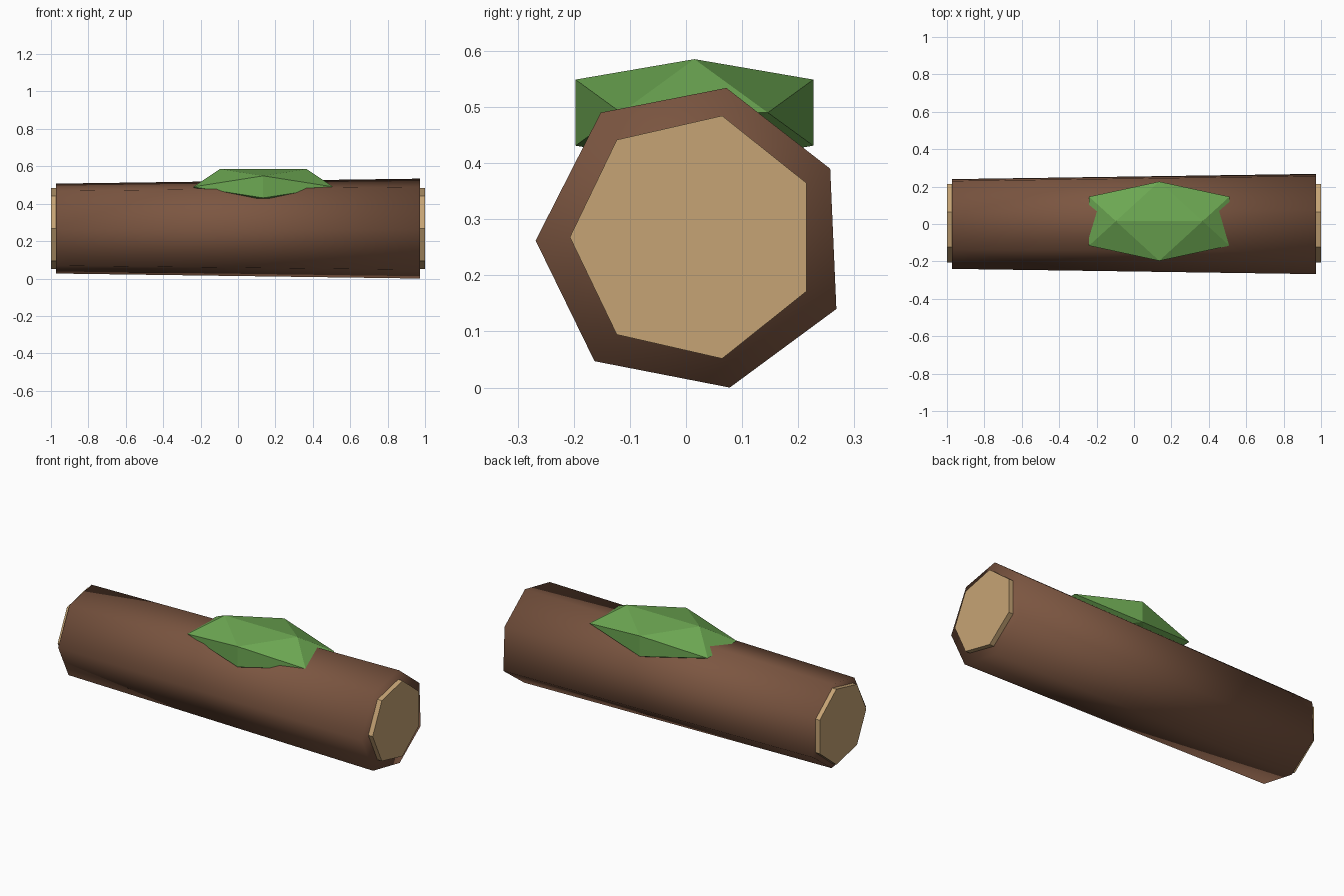
import bpy, bmesh, math

if "Cube" in bpy.data.objects:
    bpy.data.objects.remove(bpy.data.objects["Cube"])


def material(name, rgb):
    # sRGB 0-255 to linear
    lin = [((c / 255 + 0.055) / 1.055) ** 2.4 for c in rgb]
    m = bpy.data.materials.new(name)
    m.diffuse_color = (*lin, 1)
    m.use_nodes = True
    m.node_tree.nodes["Principled BSDF"].inputs["Base Color"].default_value = m.diffuse_color
    return m


def finish(name, bm, mat, smooth=False):
    bmesh.ops.recalc_face_normals(bm, faces=bm.faces)
    for f in bm.faces:
        f.smooth = smooth
    me = bpy.data.meshes.new(name)
    bm.to_mesh(me)
    bm.free()
    me.materials.append(mat)
    ob = bpy.data.objects.new(name, me)
    bpy.context.collection.objects.link(ob)
    return ob


def prism(name, left, right, x0, x1, mat, smooth=False):
    # solid between two (y, z) outlines
    bm = bmesh.new()
    a = [bm.verts.new((x0, y, z)) for y, z in left]
    b = [bm.verts.new((x1, y, z)) for y, z in right]
    n = len(a)
    bm.faces.new(a)
    bm.faces.new(b)
    for i in range(n):
        j = (i + 1) % n
        bm.faces.new((a[i], a[j], b[j], b[i]))
    return finish(name, bm, mat, smooth)


bark = material("bark brown", (124, 86, 65))
wood = material("cut wood", (198, 164, 117))
green = material("moss green", (108, 167, 82))

# Tapered, slightly irregular seven-sided trunk
ZC = 0.268
thick = [(0.072, 0.534), (0.257, 0.39), (0.268, 0.14), (0.078, 0.0),
         (-0.163, 0.047), (-0.268, 0.262), (-0.152, 0.49)]
thin = [(y * 0.895, ZC + (z - ZC) * 0.9) for y, z in thick]
prism("log_bark", thin, thick, -0.974, 0.972, bark, True)

# Cut ends
ring = [(0.015 - 0.222 * math.cos(2 * math.pi * i / 7),
         ZC + 0.222 * math.sin(2 * math.pi * i / 7)) for i in range(7)]
prism("cut_end_left", ring, ring, -1.0, -0.92, wood)
prism("cut_end_right", ring, ring, 0.92, 1.0, wood)

# Moss clump: stretched icosahedron with an edge along the top
bm = bmesh.new()
s, l = 0.5257, 0.8507
for p in (-1, 1):
    for q in (-1, 1):
        for x, y, z in ((p * s, 0, q * l), (0, p * l, q * s), (p * l, q * s, 0)):
            bm.verts.new((0.135 + x * 0.441, 0.015 + y * 0.249, 0.49 + z * 0.112))
bmesh.ops.convex_hull(bm, input=bm.verts)
finish("moss_patch", bm, green)
